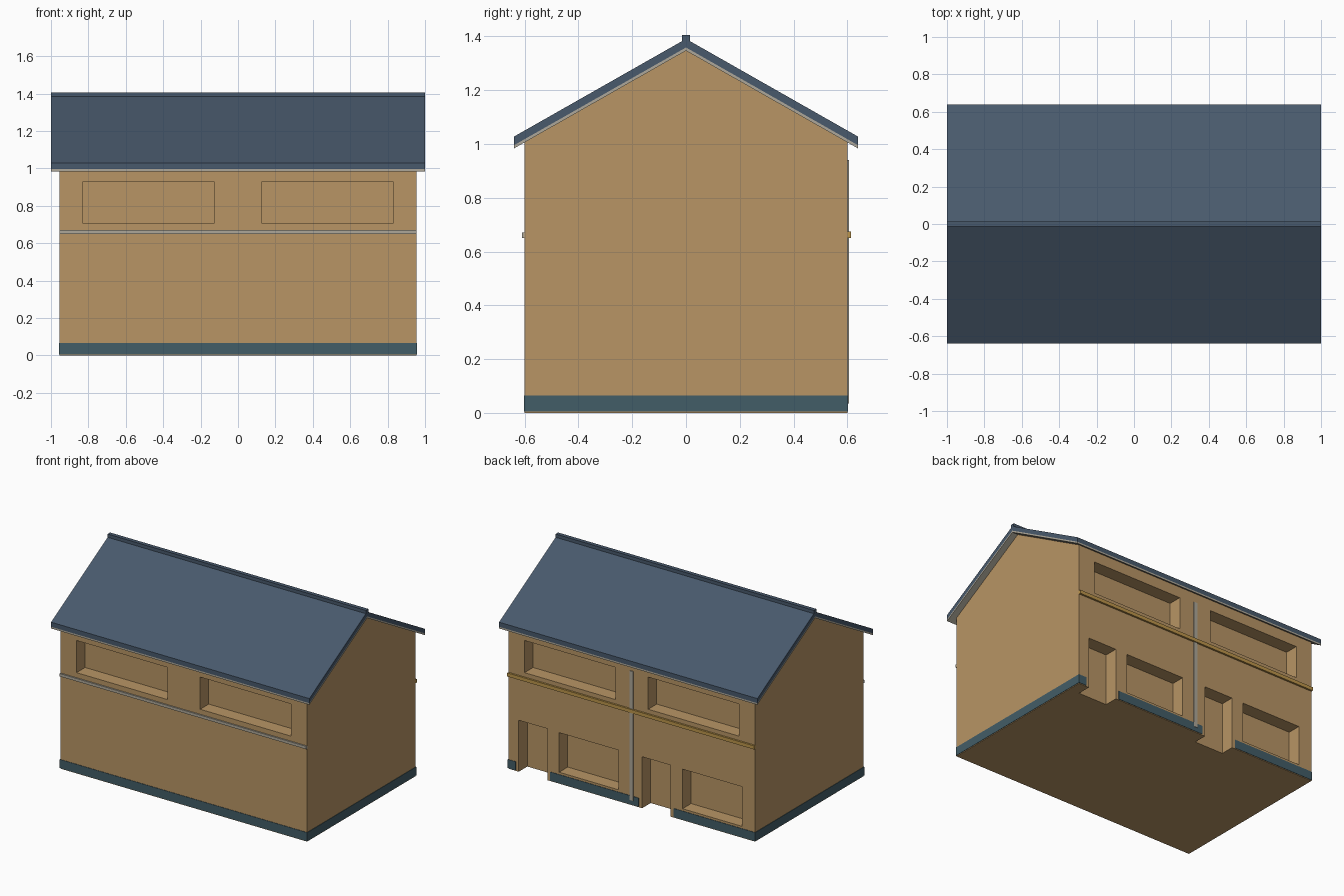
import bpy, bmesh

if "Cube" in bpy.data.objects:
    bpy.data.objects.remove(bpy.data.objects["Cube"])

def material(name, rgb):
    m = bpy.data.materials.new(name)
    m.diffuse_color = (*rgb, 1)
    m.use_nodes = True
    m.node_tree.nodes["Principled BSDF"].inputs["Base Color"].default_value = m.diffuse_color
    return m

TAN = material("tan_wall", (0.48, 0.30, 0.13))
SLATE = material("slate_blue", (0.065, 0.10, 0.15))
BASE = material("base_blue", (0.055, 0.11, 0.135))
STONE = material("pale_trim", (0.42, 0.39, 0.32))
GOLD = material("gold_trim", (0.50, 0.30, 0.07))

def finish(name, bm, mat):
    bmesh.ops.recalc_face_normals(bm, faces=bm.faces)
    me = bpy.data.meshes.new(name)
    bm.to_mesh(me)
    bm.free()
    ob = bpy.data.objects.new(name, me)
    bpy.context.collection.objects.link(ob)
    if mat:
        me.materials.append(mat)
    return ob

def boxes(name, ranges, mat=None):
    """Boxes given as (x0, x1, y0, y1, z0, z1)."""
    bm = bmesh.new()
    for x0, x1, y0, y1, z0, z1 in ranges:
        vs = bmesh.ops.create_cube(bm, size=1)["verts"]
        for v in vs:
            v.co = (x1 if v.co.x > 0 else x0, y1 if v.co.y > 0 else y0, z1 if v.co.z > 0 else z0)
    return finish(name, bm, mat)

def extrude_x(name, profile, half, mat):
    """Extrude a (y, z) profile along x."""
    bm = bmesh.new()
    f = bm.faces.new([bm.verts.new((-half, y, z)) for y, z in profile])
    new = bmesh.ops.extrude_face_region(bm, geom=[f])["geom"]
    bmesh.ops.translate(bm, vec=(2 * half, 0, 0),
                        verts=[g for g in new if isinstance(g, bmesh.types.BMVert)])
    return finish(name, bm, mat)

HX, HY, SLOPE, EAVE, DEPTH = 0.955, 0.6, 0.568, 0.639, 0.095

# Gabled house body
APEX = 1.347
side = APEX - HY * SLOPE
body = extrude_x("house_body", [(-HY, 0), (HY, 0), (HY, side), (0, APEX), (-HY, side)], HX, TAN)

# Recesses: upper windows on both sides, doors and lower windows at the back
cuts = []
for x0, x1 in ((-0.83, -0.127), (0.127, 0.83)):
    cuts.append((x0, x1, -HY - 0.1, -HY + DEPTH, 0.705, 0.93))
    cuts.append((x0, x1, HY - DEPTH, HY + 0.1, 0.705, 0.93))
for dx in (0, -0.955):
    cuts.append((0.653 + dx, 0.875 + dx, HY - DEPTH, HY + 0.1, -0.1, 0.36))
    cuts.append((0.103 + dx, 0.562 + dx, HY - DEPTH, HY + 0.1, 0.08, 0.357))
cutter = boxes("recess_cutter", cuts)
cutter.hide_render = True
mod = body.modifiers.new("recesses", "BOOLEAN")
mod.operation, mod.solver, mod.object = "DIFFERENCE", "EXACT", cutter
bpy.context.view_layer.objects.active = body
bpy.ops.object.modifier_apply(modifier=mod.name)
bpy.data.objects.remove(cutter)

# Roof: slate layer over pale soffit layer
def roof_layer(name, top, bottom, mat):
    drop = EAVE * SLOPE
    extrude_x(name, [(-EAVE, top - drop), (0, top), (EAVE, top - drop),
                     (EAVE, bottom - drop), (0, bottom), (-EAVE, bottom - drop)], 1.0, mat)

roof_layer("roof_slates", 1.391, 1.359, SLATE)
roof_layer("roof_soffit", 1.359, APEX, STONE)
boxes("ridge_cap", [(-1, 1, -0.014, 0.014, 1.37, 1.406)], SLATE)

# Plinth strips, broken at the doors
o, t, z0, z1 = 0.003, 0.01, 0.005, 0.065
strips = [(-HX - o, HX + o, -HY - o, -HY + t, z0, z1)]
strips += [(s * HX - (t if s > 0 else o), s * HX + (o if s > 0 else t), -HY - o, HY + o, z0, z1)
           for s in (-1, 1)]
for x0, x1 in ((-HX - o, -0.325), (-0.055, 0.63), (0.897, HX + o)):
    strips.append((x0, x1, HY - t, HY + o, z0, z1))
boxes("plinth", strips, BASE)

# Storey bands and downpipe
boxes("front_band", [(-HX, HX, -HY - 0.01, -HY + 0.005, 0.65, 0.67)], STONE)
boxes("back_band", [(-HX, HX, HY - 0.005, HY + 0.013, 0.65, 0.675)], GOLD)
boxes("downpipe", [(-0.014, 0.014, HY - 0.01, HY + 0.006, 0.035, 0.94)], STONE)
